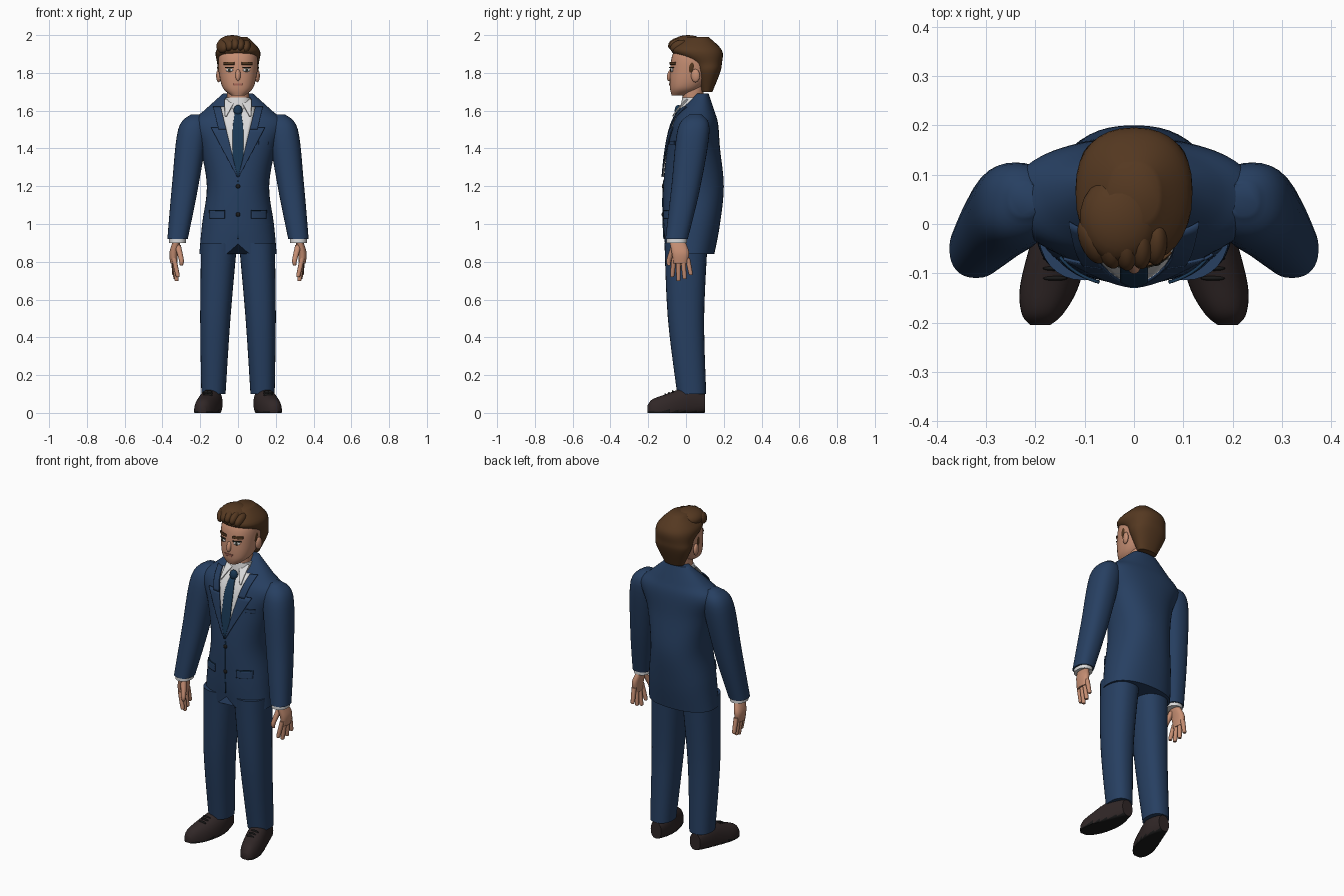
import bpy, bmesh, math
from mathutils import Matrix, Euler

if "Cube" in bpy.data.objects:
    bpy.data.objects.remove(bpy.data.objects["Cube"])


def material(name, *colour):
    mat = bpy.data.materials.new(name)
    mat.use_nodes = True
    mat.diffuse_color = (*colour, 1)
    shader = mat.node_tree.nodes["Principled BSDF"]
    shader.inputs["Base Color"].default_value = (*colour, 1)
    shader.inputs["Roughness"].default_value = .8
    return mat


SUIT = material("navy suit", .02, .05, .12)
TIE = material("dark navy tie", .01, .04, .09)
SHIRT = material("white shirt", .7, .7, .7)
SKIN = material("skin", .56, .27, .17)
HAIR = material("brown hair", .09, .04, .015)
SHOE = material("brown shoe leather", .03, .02, .02)
SOLE = material("black sole and buttons", .01, .01, .01)
EYE = material("eye white", .6, .6, .6)
IRIS = material("dark iris", .03, .03, .02)
LIP = material("lips", .4, .14, .1)
POWER = 2.3


def finish(name, mesh, materials, mirror):
    for mat in materials:
        mesh.materials.append(mat)
    mesh.shade_smooth()
    mesh.set_sharp_from_angle(angle=math.radians(50))
    part = bpy.data.objects.new(name, mesh)
    bpy.context.collection.objects.link(part)
    if mirror:
        part.modifiers.new("mirror", 'MIRROR').use_mirror_merge = False
    return part


def body(rows):
    """Sections from height, half width, front and back."""
    return [(z, 0, (front + back) / 2, wide, (back - front) / 2) for z, wide, front, back in rows]


def limb(rows, ratio):
    """Sections from position along the limb, centre and radius."""
    return [(t, a, b, radius, radius * ratio) for t, a, b, radius in rows]


def dense(rows, steps=6):
    """Smoothly interpolate sections."""
    out = []
    for i in range(len(rows) - 1):
        before, after = rows[max(i - 1, 0)], rows[min(i + 2, len(rows) - 1)]
        for step in range(steps):
            t = step / steps
            row = []
            for p, q, r, s in zip(before, rows[i], rows[i + 1], after):
                enter, leave, gap = (r - p) / 2, (s - q) / 2, r - q
                row.append(q + t * (enter + t * (3 * gap - 2 * enter - leave
                                                 + t * (enter + leave - 2 * gap))))
            out.append(row)
    return out + [rows[-1]]


def loft(name, rows, mat, along_y=False, mirror=False, shape=None, sole=None, sides=32):
    """Skin a closed solid through superellipse sections."""
    bm = bmesh.new()
    rings = []
    for t, centre_a, centre_b, radius_a, radius_b in dense(rows):
        ring = []
        for k in range(sides):
            c, s = math.cos(math.tau * k / sides), math.sin(math.tau * k / sides)
            a = centre_a + radius_a * math.copysign(abs(c) ** (2 / POWER), c)
            b = centre_b + radius_b * math.copysign(abs(s) ** (2 / POWER), s)
            point = (a, t, b) if along_y else (a, b, t)
            ring.append(bm.verts.new(shape(*point) if shape else point))
        rings.append(ring)
    for low, high in zip(rings, rings[1:]):
        for k in range(sides):
            bm.faces.new((low[k - 1], low[k], high[k], high[k - 1]))
    bm.faces.new(rings[0])
    bm.faces.new(rings[-1])
    bmesh.ops.recalc_face_normals(bm, faces=bm.faces)
    if sole:
        for face in bm.faces:
            face.material_index = int(face.calc_center_median().z < .01)
    mesh = bpy.data.meshes.new(name)
    bm.to_mesh(mesh)
    bm.free()
    finish(name, mesh, [mat, sole] if sole else [mat], mirror)


def blob(name, place, size, mat, turn=(0, 0, 0), mirror=False):
    bm = bmesh.new()
    bmesh.ops.create_uvsphere(bm, u_segments=20, v_segments=12, radius=1,
                              matrix=Matrix.LocRotScale(place, Euler(turn), size))
    mesh = bpy.data.meshes.new(name)
    bm.to_mesh(mesh)
    bm.free()
    finish(name, mesh, [mat], mirror)


def front_of(rows, x, z):
    """Depth of a lofted body's front surface."""
    sections = dense(rows)
    for low, high in zip(sections, sections[1:]):
        if low[0] <= z <= high[0]:
            u = (z - low[0]) / (high[0] - low[0])
            _, _, centre, wide, deep = [p + u * (q - p) for p, q in zip(low, high)]
            return centre - deep * max(0, 1 - abs(x / wide) ** POWER) ** (1 / POWER)


def plate(name, rows, top, bottom, edges, lift, mat, mirror=False, cells=10):
    """Thin plate hugging a body; edges gives its left and right x at a height."""
    verts, faces = [], []
    for i in range(cells + 1):
        z = top + (bottom - top) * i / cells
        start, end = edges(z)
        for j in range(cells + 1):
            x = start + (end - start) * j / cells
            verts.append((x, front_of(rows, x, z) - lift, z))
    wide = cells + 1
    for i in range(cells):
        for k in range(i * wide, i * wide + cells):
            faces.append((k, k + wide, k + wide + 1, k + 1))
    mesh = bpy.data.meshes.new(name)
    mesh.from_pydata(verts, [], faces)
    solid = finish(name, mesh, [mat], mirror).modifiers.new("thickness", 'SOLIDIFY')
    solid.thickness, solid.offset = .006, 0


# Jacket body with a small cutaway at the front hem
def cutaway(x, y, z):
    near = max(0, 1 - abs(x) / .06) * max(0, .95 - z) if y < 0 else 0
    return x, y, z + near / 2


TORSO = body([(.84, .205, -.11, .15), (1, .19, -.12, .18), (1.2, .165, -.12, .2),
              (1.4, .2, -.1, .18), (1.53, .25, -.07, .17), (1.6, .18, -.03, .15),
              (1.69, .08, .05, .12)])
loft("jacket_body", TORSO, SUIT, shape=cutaway, sides=48)
loft("jacket_sleeve", limb([(.92, .32, -.05, .054), (1.2, .28, 0, .07), (1.5, .24, .04, .077),
                            (1.58, .22, .05, .03)], 1.1), SUIT, mirror=True)


# Shirt, tie, lapels and collar follow the V of the open jacket
def vee(z):
    return .24 * (z - 1.24)


def tie_half(z):
    return min(vee(z), .028, .15 * (1.7 - z))


plate("shirt_front", TORSO, 1.62, 1.25, lambda z: (-vee(z), vee(z)), .004, SHIRT)
plate("tie", TORSO, 1.6, 1.25, lambda z: (-tie_half(z), tie_half(z)), .01, TIE)
blob("tie_knot", (0, -.04, 1.6), (.024, .02, .03), TIE)
plate("lapel", TORSO, 1.51, 1.25, lambda z: (vee(z), 2.2 * vee(z)), .01, SUIT, mirror=True)
plate("jacket_collar", TORSO, 1.62, 1.5, lambda z: (vee(z), vee(z) + .04), .012, SUIT, mirror=True)
loft("shirt_collar_band", body([(1.58, .08, -.035, .09), (1.67, .066, -.02, .09)]), SHIRT)
plate("shirt_collar_wing", TORSO, 1.66, 1.57, lambda z: (.55 * (1.68 - z), .07), .022, SHIRT,
      mirror=True)

# Jacket closure, buttons and pockets
plate("front_closure", TORSO, 1.23, .92, lambda z: (-.002, .002), .001, TIE)
for z in (1.2, 1.05):
    blob("jacket_button", (0, front_of(TORSO, 0, z), z), (.012, .008, .012), SOLE)
plate("pocket_flap", TORSO, 1.07, 1.03, lambda z: (.07, .15), .004, SUIT, mirror=True)
plate("pocket_piping", TORSO, 1.075, 1.07, lambda z: (.07, .15), .005, TIE, mirror=True)
plate("breast_pocket", TORSO, 1.44, 1.42, lambda z: (.11, .16), .004, SUIT)

# Trousers and shoes
loft("trouser_leg", limb([(.1, .13, .03, .064), (.5, .12, 0, .08), (.9, .1, 0, .095)], 1.2),
     SUIT, mirror=True)
loft("shoe", limb([(-.205, .19, .01, .02), (-.18, .185, .01, .043), (-.12, .17, .01, .06),
                   (0, .14, .05, .058), (.1, .13, .05, .035)], 1.4),
     SHOE, along_y=True, mirror=True, sole=SOLE, shape=lambda x, y, z: (x, y, max(z, 0)))
for i in range(3):
    blob("shoe_lace", (.16, -.07 - .02 * i, .11 - .008 * i), (.025, .005, .01), SOLE, mirror=True)

# Cuffs and hands
loft("shirt_cuff", limb([(.9, .32, -.05, .045), (.95, .32, -.05, .045)], 1.2), SHIRT, mirror=True)
loft("palm", limb([(.79, .34, -.03, .018), (.85, .34, -.03, .023), (.92, .32, -.05, .02)], 2),
     SKIN, mirror=True)
for i, tip in enumerate((.72, .7, .71, .73)):
    y = -.064 + .024 * i
    x = .32 + .006 * i
    spread = y + .008 * (i - 1)
    loft("finger", limb([(tip, x, spread, .006), (tip + .01, x, spread, .011), (.82, .34, y, .013)], 1),
         SKIN, mirror=True, sides=12)
loft("thumb", limb([(.78, .3, -.09, .008), (.81, .3, -.09, .013), (.89, .32, -.06, .017)], 1),
     SKIN, mirror=True, sides=12)

# Neck, head and face
loft("neck", body([(1.6, .055, -.015, .08), (1.74, .06, -.02, .1)]), SKIN)
HEAD = body([(1.68, .035, -.075, 0), (1.72, .08, -.085, .08), (1.8, .1, -.085, .14),
             (1.9, .1, -.07, .155), (1.97, .05, -.01, .11)])
loft("head", HEAD, SKIN)
blob("nose", (0, -.083, 1.79), (.014, .016, .034), SKIN, turn=(-.3, 0, 0))
blob("ear", (.102, .05, 1.785), (.013, .024, .035), SKIN, turn=(0, 0, -.25), mirror=True)
eye_depth = front_of(HEAD, .045, 1.815)
blob("eye", (.045, eye_depth, 1.815), (.02, .007, .01), EYE, turn=(0, 0, .3), mirror=True)
blob("iris", (.045, eye_depth - .004, 1.815), (.009, .005, .009), IRIS, mirror=True)
plate("upper_eyelid", HEAD, 1.83, 1.825, lambda z: (.025, .068), .005, IRIS, mirror=True)
plate("eyebrow", HEAD, 1.857, 1.843, lambda z: (.02, .075), .004, HAIR, mirror=True)
plate("mouth", HEAD, 1.745, 1.733, lambda z: (.6 * (1.7 - z), .6 * (z - 1.7)), .001, LIP)

# Hair: cropped back and sides with a swept quiff
loft("hair", body([(1.7, .06, .08, .14), (1.8, .105, .05, .18), (1.85, .11, .02, .19),
                   (1.92, .115, -.08, .19), (1.99, .05, 0, .12)]), HAIR)
blob("sideburn", (.094, .03, 1.835), (.012, .018, .04), HAIR, turn=(-.2, 0, 0), mirror=True)
blob("quiff", (-.03, .01, 1.952), (.08, .088, .048), HAIR, turn=(0, 0, .15))
for i in range(5):
    arch = .012 * math.sin(.8 * i)
    blob("hair_lock", (-.085 + .032 * i, -.035 - arch, 1.94 + arch), (.024, .05, .034), HAIR,
         turn=(.3, .2, .45 - .1 * i))
